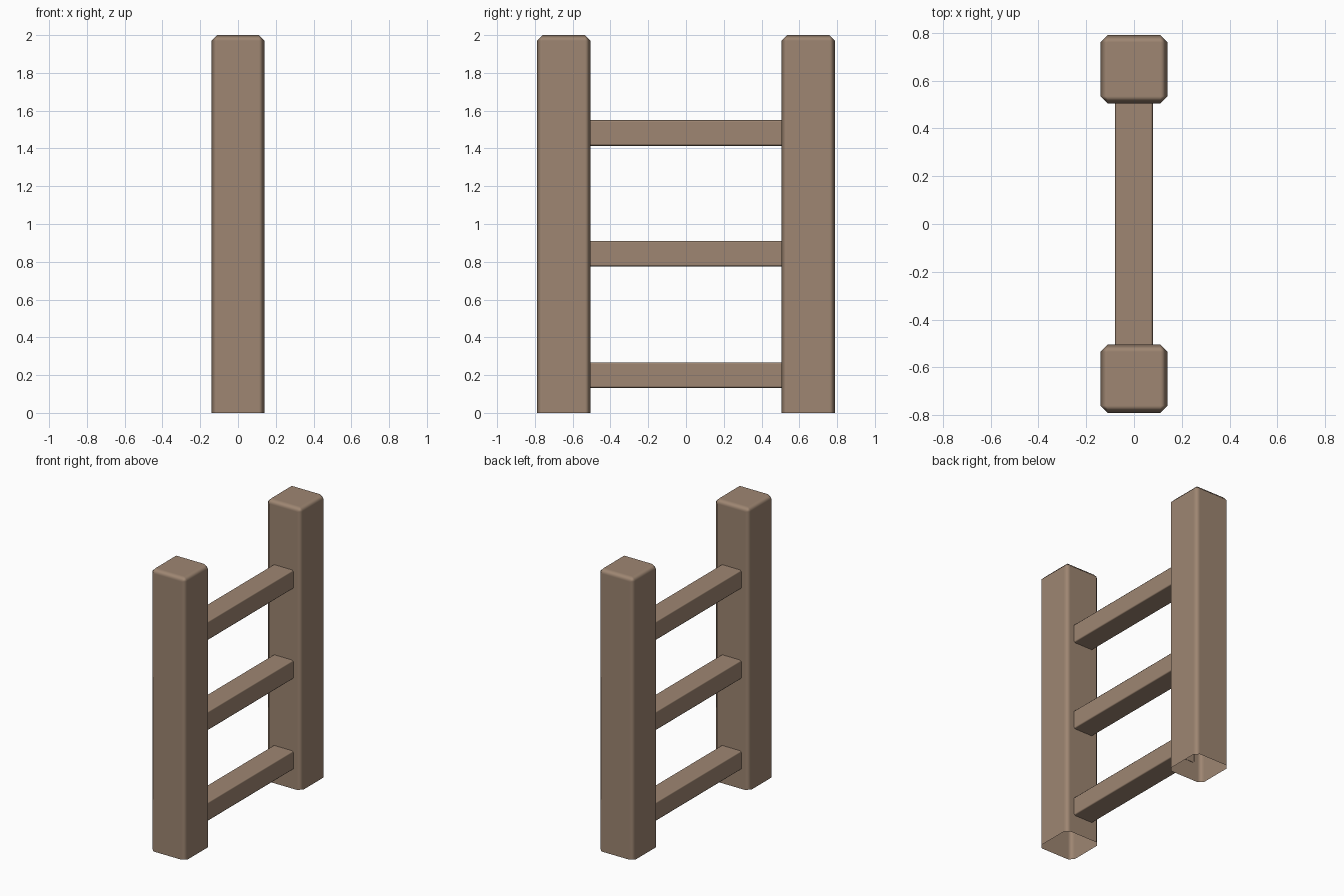
import bpy, bmesh
from mathutils import Matrix, Vector

if "Cube" in bpy.data.objects:
    bpy.data.objects.remove(bpy.data.objects["Cube"])

wood = bpy.data.materials.new("weathered wood")
wood.diffuse_color = (0.342, 0.238, 0.168, 1)
wood.use_nodes = True
wood.node_tree.nodes["Principled BSDF"].inputs["Base Color"].default_value = wood.diffuse_color


def bevelled_beam(name, size, centre, bevel, open_dirs, skip):
    """Box with chamfered edges; faces along open_dirs are left open."""
    bm = bmesh.new()
    bmesh.ops.create_cube(bm, size=1, matrix=Matrix.Diagonal((*size, 1)))
    bm.normal_update()
    # Chamfer every edge that does not border an open end
    edges = [e for e in bm.edges if not any(skip(f.normal) for f in e.link_faces)]
    bmesh.ops.bevel(bm, geom=edges, offset=bevel, segments=1,
                    affect='EDGES', profile=0.5)
    bm.normal_update()
    ends = [f for f in bm.faces if any(f.normal.dot(d) > 0.99 for d in open_dirs)]
    bmesh.ops.delete(bm, geom=ends, context='FACES')
    for f in bm.faces:
        f.smooth = True
    me = bpy.data.meshes.new(name)
    bm.to_mesh(me)
    bm.free()
    me.materials.append(wood)
    ob = bpy.data.objects.new(name, me)
    ob.location = centre
    bpy.context.collection.objects.link(ob)
    # Flat main faces, soft chamfers
    wn = ob.modifiers.new("soft edges", 'WEIGHTED_NORMAL')
    wn.weight = 100


# Two upright posts, open underneath
for side, y in (("front", -0.6475), ("back", 0.6475)):
    bevelled_beam(side + "_post", (0.28, 0.285, 2.0), (0, y, 1.0), 0.03,
                  [Vector((0, 0, -1))], lambda n: n.z < -0.9)

# Three rungs between the posts, open at their hidden ends
for i, z in enumerate((0.2, 0.843, 1.482)):
    bevelled_beam(f"rung_{i + 1}", (0.16, 1.015, 0.136), (0, 0, z), 0.01,
                  [Vector((0, 1, 0)), Vector((0, -1, 0))], lambda n: abs(n.y) > 0.9)
